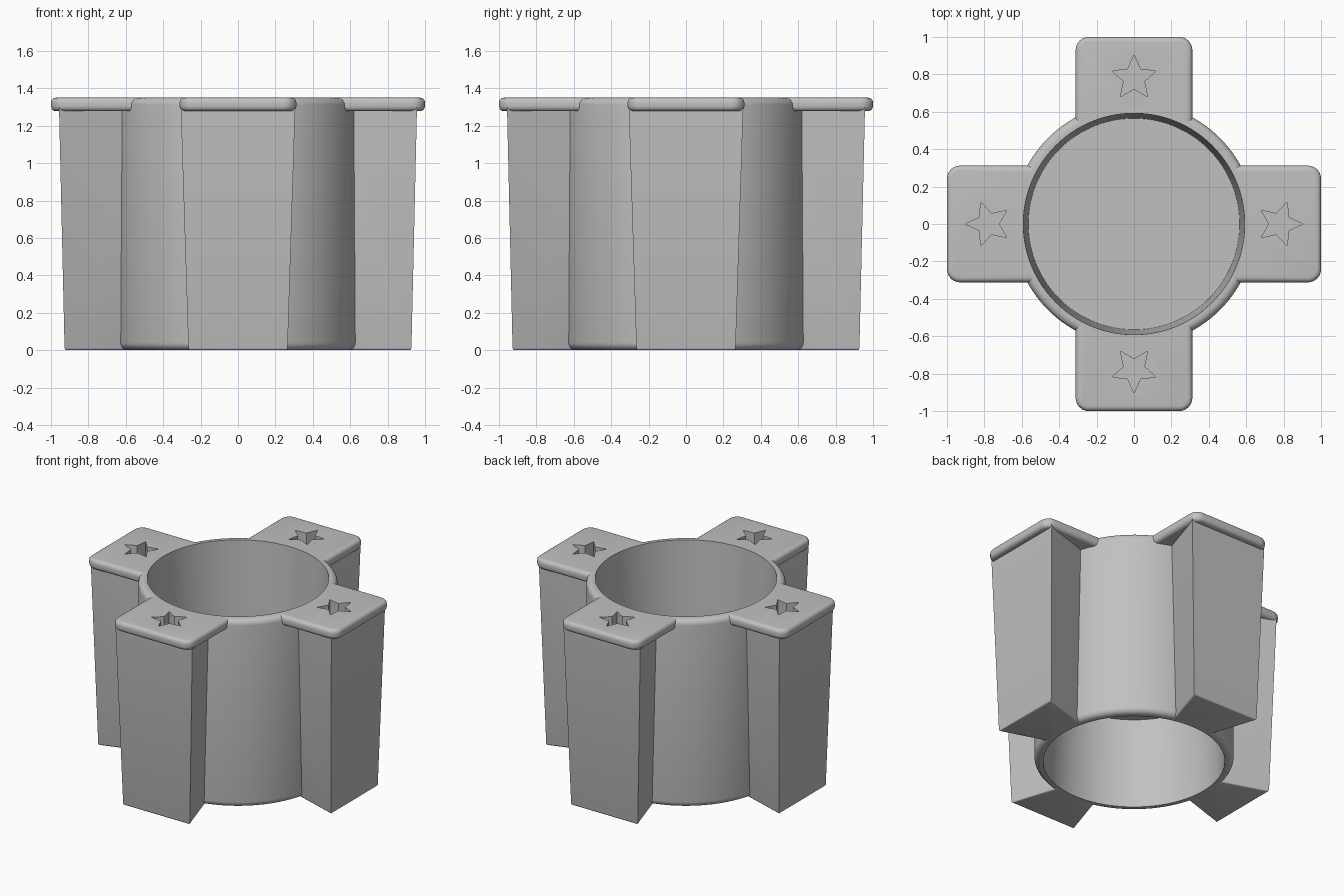
import bpy, bmesh, math
from mathutils import Matrix

if "Cube" in bpy.data.objects:
    bpy.data.objects.remove(bpy.data.objects["Cube"])

H = 1.35            # overall height
R_OUT = 0.65        # sleeve outer radius
SEG = 128

grey = bpy.data.materials.new("plain grey")
grey.diffuse_color = (0.53, 0.53, 0.53, 1)
grey.use_nodes = True
grey.node_tree.nodes["Principled BSDF"].inputs["Base Color"].default_value = grey.diffuse_color


def finish(bm, name):
    bmesh.ops.recalc_face_normals(bm, faces=bm.faces)
    me = bpy.data.meshes.new(name)
    bm.to_mesh(me)
    bm.free()
    me.materials.append(grey)
    ob = bpy.data.objects.new(name, me)
    bpy.context.collection.objects.link(ob)
    return ob


def select_only(ob):
    bpy.ops.object.select_all(action='DESELECT')
    ob.select_set(True)
    bpy.context.view_layer.objects.active = ob


def smooth(ob):
    select_only(ob)
    bpy.ops.object.shade_smooth_by_angle(angle=math.radians(32))


def boolean(ob, other, operation):
    mod = ob.modifiers.new("cut", 'BOOLEAN')
    mod.operation = operation
    mod.solver = 'EXACT'
    mod.object = other
    select_only(ob)
    bpy.ops.object.modifier_apply(modifier=mod.name)
    bpy.data.objects.remove(other)


def prism(loop_low, loop_high):
    """Closed solid between two matching loops of points."""
    bm = bmesh.new()
    low = [bm.verts.new(p) for p in loop_low]
    high = [bm.verts.new(p) for p in loop_high]
    bm.faces.new(low[::-1])
    bm.faces.new(high)
    n = len(low)
    for i in range(n):
        j = (i + 1) % n
        bm.faces.new((low[i], low[j], high[j], high[i]))
    return bm


def flat_edges(bm, z):
    return [e for e in bm.edges if all(abs(v.co.z - z) < 1e-4 for v in e.verts)]


# Sleeve: lathed wall with rounded outer rims, drafted bores and a middle floor
f = 0.04
arc = [math.radians(a) for a in range(0, 91, 15)]
profile = [(0, 0.64), (0.565, 0.64), (0.592, 0)]
profile += [(R_OUT - f + f * math.sin(a), f - f * math.cos(a)) for a in arc]
profile += [(R_OUT - f + f * math.cos(a), H - f + f * math.sin(a)) for a in arc]
profile += [(0.592, H), (0.565, 0.71), (0, 0.71)]
bm = bmesh.new()
vs = [bm.verts.new((r, 0, z)) for r, z in profile]
es = [bm.edges.new(pair) for pair in zip(vs, vs[1:])]
bmesh.ops.spin(bm, geom=vs + es, cent=(0, 0, 0), axis=(0, 0, 1),
               angle=math.tau, steps=SEG, use_duplicate=False)
bmesh.ops.remove_doubles(bm, verts=bm.verts, dist=1e-4)
smooth(finish(bm, "sleeve"))


# Wedge block: wider outside, tapering inward and downward
def wedge(half, outer, z):
    inner = 0.55
    w = half - (outer - inner) * 0.32
    return [(-w, inner, z), (w, inner, z), (half, outer, z), (-half, outer, z)]


bm = prism(wedge(0.265, 0.927, 0), wedge(0.306, 0.957, 1.30))
bmesh.ops.bevel(bm, geom=flat_edges(bm, 0), offset=0.012, segments=3,
                profile=0.5, affect='EDGES')
arm = finish(bm, "arm")

# Cap plate with rounded corners and rounded rims
w, z0 = 0.312, 1.278
square = [(-w, 0.42), (w, 0.42), (w, 1.0), (-w, 1.0)]
bm = prism([(x, y, z0) for x, y in square], [(x, y, H) for x, y in square])
corners = [e for e in bm.edges
           if all(v.co.y > 0.9 for v in e.verts)
           and abs(e.verts[0].co.z - e.verts[1].co.z) > 0.01]
bmesh.ops.bevel(bm, geom=corners, offset=0.07, segments=8,
                profile=0.5, affect='EDGES')
bmesh.ops.bevel(bm, geom=flat_edges(bm, z0) + flat_edges(bm, H), offset=0.026,
                segments=4, profile=0.5, affect='EDGES')
boolean(arm, finish(bm, "cap_plate"), 'UNION')

# Trim the inner end to the sleeve rim
bm = bmesh.new()
bmesh.ops.create_cone(bm, cap_ends=True, segments=SEG, radius1=R_OUT - f,
                      radius2=R_OUT - f, depth=4)
boolean(arm, finish(bm, "bore_cutter"), 'DIFFERENCE')

# Star recess pointing outward
star = []
for i in range(10):
    r = 0.058 if i % 2 else 0.124
    a = math.pi / 2 + i * math.pi / 5
    star.append((r * math.cos(a), 0.78 + r * math.sin(a)))
bm = prism([(x, y, H - 0.1) for x, y in star], [(x, y, H + 0.1) for x, y in star])
boolean(arm, finish(bm, "star_cutter"), 'DIFFERENCE')
smooth(arm)

# Four arms around the sleeve
base = arm.data
for i, side in enumerate(("back", "left", "front", "right")):
    ob = arm if i == 0 else bpy.data.objects.new("arm", base.copy())
    if i:
        bpy.context.collection.objects.link(ob)
        ob.data.transform(Matrix.Rotation(i * math.pi / 2, 4, 'Z'))
    ob.name = side + "_arm"
